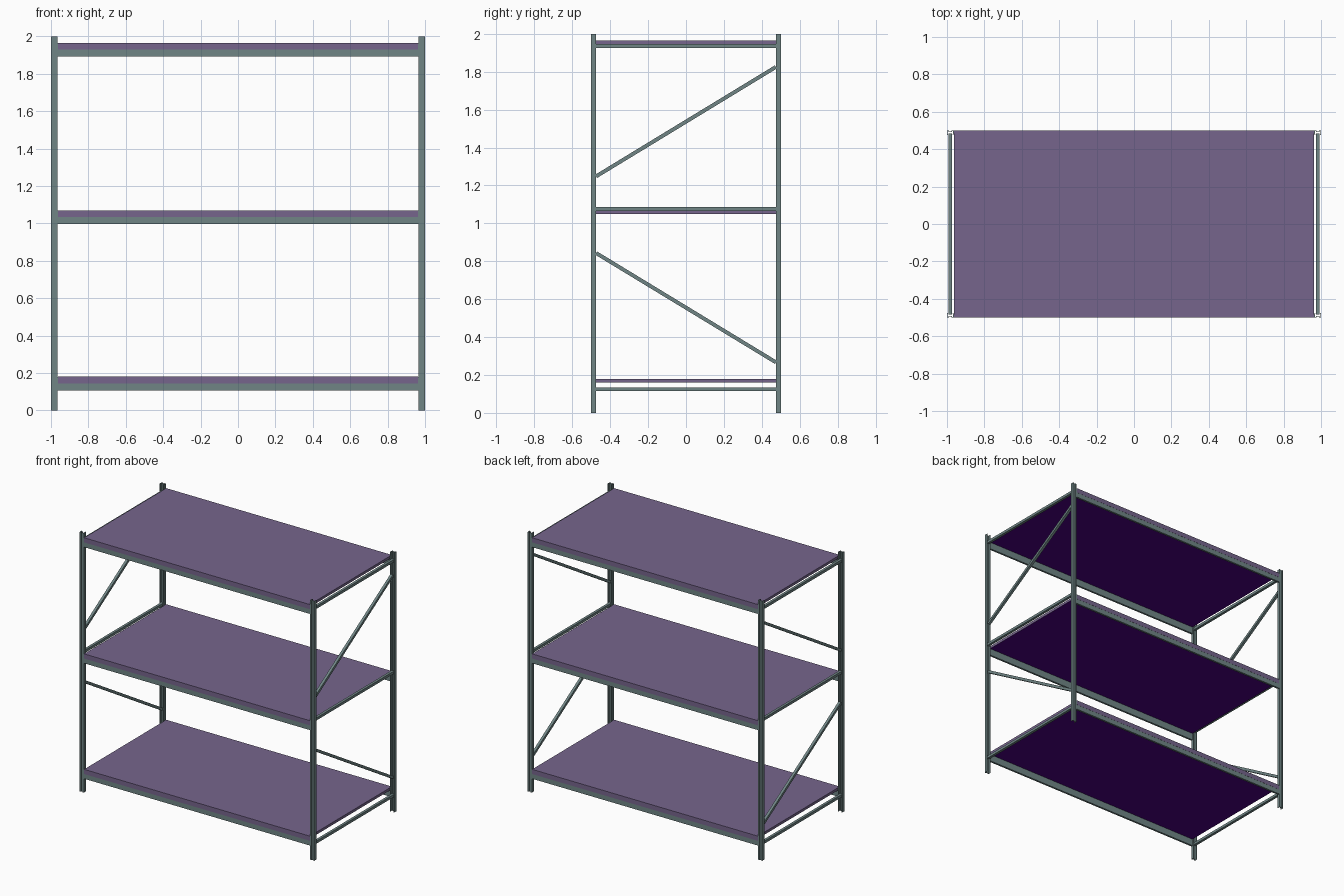
import bpy, bmesh, math
from mathutils import Vector, Matrix

if "Cube" in bpy.data.objects:
    bpy.data.objects.remove(bpy.data.objects["Cube"])

def material(name, col):
    m = bpy.data.materials.new(name)
    m.diffuse_color = (*col, 1)
    m.use_nodes = True
    m.node_tree.nodes["Principled BSDF"].inputs["Base Color"].default_value = m.diffuse_color
    return m

STEEL = material("grey green steel", (0.16, 0.235, 0.235))
PURPLE = material("dusty purple panel", (0.18, 0.13, 0.265))
UNDER = material("dark violet underside", (0.07, 0.0, 0.22))

def finish(name, bm, mat):
    bmesh.ops.recalc_face_normals(bm, faces=bm.faces)
    me = bpy.data.meshes.new(name)
    bm.to_mesh(me)
    bm.free()
    me.materials.append(mat)
    ob = bpy.data.objects.new(name, me)
    bpy.context.collection.objects.link(ob)
    return ob

def box(name, lo, hi, mat):
    lo, hi = Vector(lo), Vector(hi)
    bm = bmesh.new()
    bmesh.ops.create_cube(bm, size=1, matrix=Matrix.Translation((lo + hi) / 2)
                          @ Matrix.Diagonal((*(hi - lo), 1)))
    return finish(name, bm, mat)

def bar(name, a, b, size, mat):
    # square bar between two points
    a, b = Vector(a), Vector(b)
    d = b - a
    rot = Matrix.Rotation(-math.atan2(d.y, d.z), 4, 'X')
    bm = bmesh.new()
    bmesh.ops.create_cube(bm, size=1, matrix=Matrix.Translation((a + b) / 2) @ rot
                          @ Matrix.Diagonal((size, size, d.length, 1)))
    return finish(name, bm, mat)

# upright posts: folded channel, open to the inside, shallow groove outside
HALF = [(0.0175, 0.025), (0.0175, 0.0), (0.006, 0.0), (0.006, 0.006)]
INNER = [(0.009, 0.009), (0.009, 0.003), (0.0145, 0.003), (0.0145, 0.022),
         (0.011, 0.022), (0.011, 0.025)]
outline = (HALF + [(-x, y) for x, y in reversed(HALF)]
           + [(-x, y) for x, y in reversed(INNER)] + INNER)

def post(name, sx, sy):
    bm = bmesh.new()
    vs = [bm.verts.new((sx * 0.9825 + x, sy * (0.5 - y), 0)) for x, y in outline]
    f = bm.faces.new(vs)
    r = bmesh.ops.extrude_face_region(bm, geom=[f])
    top = [v for v in r["geom"] if isinstance(v, bmesh.types.BMVert)]
    bmesh.ops.translate(bm, vec=(0, 0, 2), verts=top)
    finish(name, bm, STEEL)

for sx, side in ((-1, "left"), (1, "right")):
    for sy, end in ((-1, "front"), (1, "back")):
        post(f"{end}_{side}_post", sx, sy)
    x = sx * 0.9825
    # horizontal and diagonal braces of the end frame
    for i, z in enumerate((0.125, 1.075, 1.935)):
        bar(f"{side}_cross_brace_{i}", (x, -0.485, z), (x, 0.485, z), 0.02, STEEL)
    bar(f"{side}_lower_diagonal", (x, -0.474, 0.843), (x, 0.474, 0.267), 0.02, STEEL)
    bar(f"{side}_upper_diagonal", (x, -0.474, 1.248), (x, 0.474, 1.825), 0.02, STEEL)

# shelves with a beam along the front and back
for i, top in enumerate((0.18, 1.07, 1.965)):
    panel = box(f"shelf_panel_{i}", (-0.962, -0.4995, top - 0.02), (0.962, 0.4995, top), PURPLE)
    panel.data.materials.append(UNDER)
    for p in panel.data.polygons:
        if p.normal.z < -0.5:
            p.material_index = 1
    for sy, end in ((-1, "front"), (1, "back")):
        ys = sorted((sy * 0.484, sy * 0.499))
        box(f"{end}_beam_{i}", (-0.968, ys[0], top - 0.073), (0.968, ys[1], top - 0.001), STEEL)
        ys = sorted((sy * 0.498, sy * 0.5))
        box(f"{end}_panel_lip_{i}", (-0.962, ys[0], top - 0.036), (0.962, ys[1], top), PURPLE)
